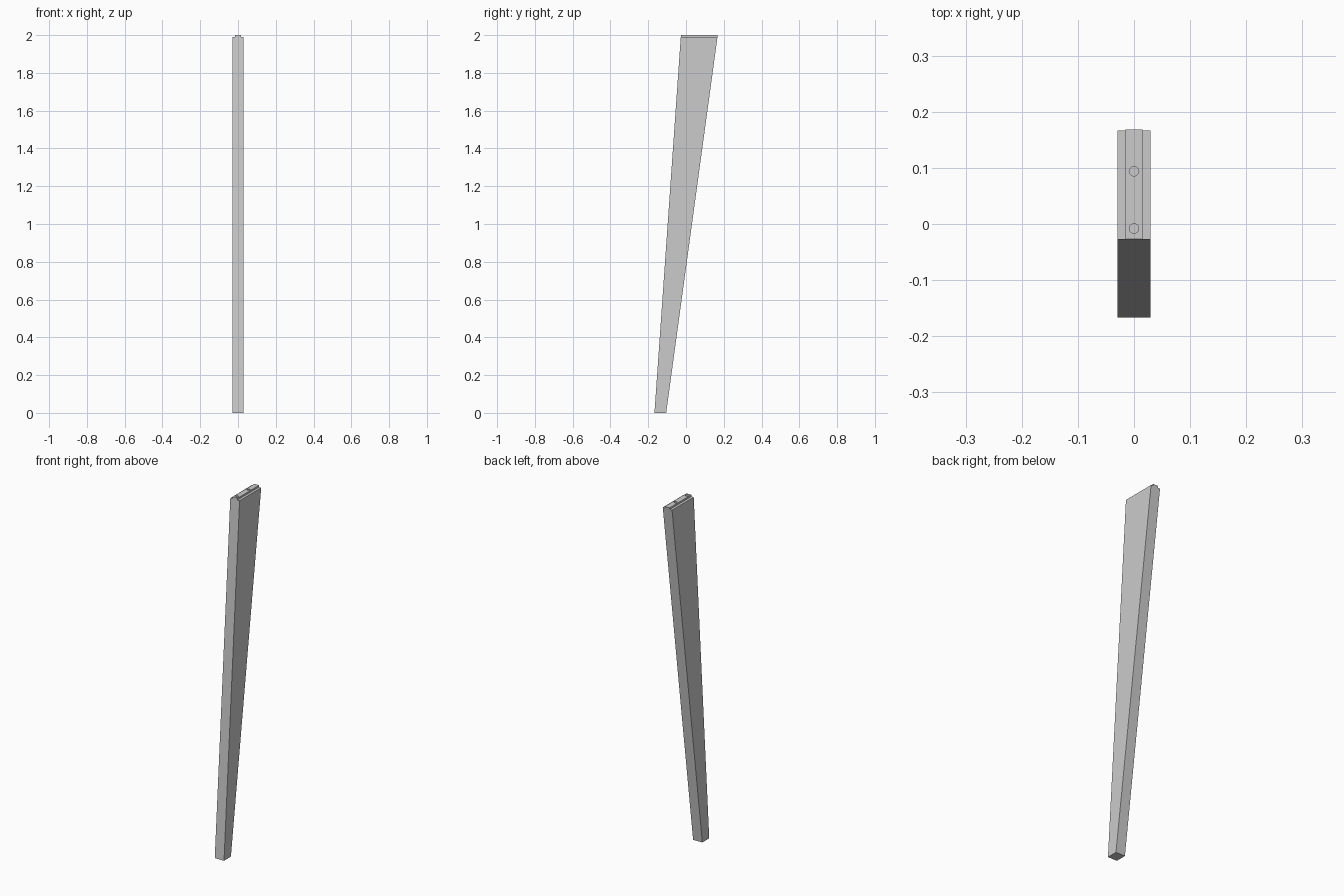
import bpy, bmesh

if "Cube" in bpy.data.objects:
    bpy.data.objects.remove(bpy.data.objects["Cube"])

HALF_W = 0.029      # half thickness of the leg
RIDGE = 0.015       # half width of the raised top tongue
SHOULDER = 1.99     # height of the shoulders beside the tongue


def new_object(name, bm):
    bmesh.ops.recalc_face_normals(bm, faces=bm.faces)
    mesh = bpy.data.meshes.new(name)
    bm.to_mesh(mesh)
    bm.free()
    obj = bpy.data.objects.new(name, mesh)
    bpy.context.collection.objects.link(obj)
    return obj


def cut(target, cutter):
    mod = target.modifiers.new("cut", 'BOOLEAN')
    mod.operation = 'DIFFERENCE'
    mod.solver = 'EXACT'
    mod.object = cutter
    bpy.context.view_layer.objects.active = target
    bpy.ops.object.modifier_apply(modifier=mod.name)
    bpy.data.objects.remove(cutter)


# Tapered leg: side profile (y, z) extruded across x
profile = [(-0.167, 0), (-0.105, 0), (0.168, 2), (-0.027, 2)]
bm = bmesh.new()
face = bm.faces.new([bm.verts.new((-HALF_W, y, z)) for y, z in profile])
ext = bmesh.ops.extrude_face_region(bm, geom=[face])
bmesh.ops.translate(bm, vec=(2 * HALF_W, 0, 0),
                    verts=[v for v in ext["geom"] if isinstance(v, bmesh.types.BMVert)])
leg = new_object("tapered_leg", bm)

# Shoulders left and right of the top tongue
for side in (-1, 1):
    bpy.ops.mesh.primitive_cube_add(size=1, location=(side * (RIDGE + 0.05), 0, SHOULDER + 0.05))
    box = bpy.context.object
    box.scale = (0.1, 1, 0.1)
    bpy.context.view_layer.update()
    box.hide_render = True
    cut(leg, box)

# Dowel holes in the top
for y in (-0.008, 0.094):
    bpy.ops.mesh.primitive_cylinder_add(vertices=32, radius=0.0085, depth=0.12, location=(0, y, 2))
    pin = bpy.context.object
    pin.hide_render = True
    cut(leg, pin)
